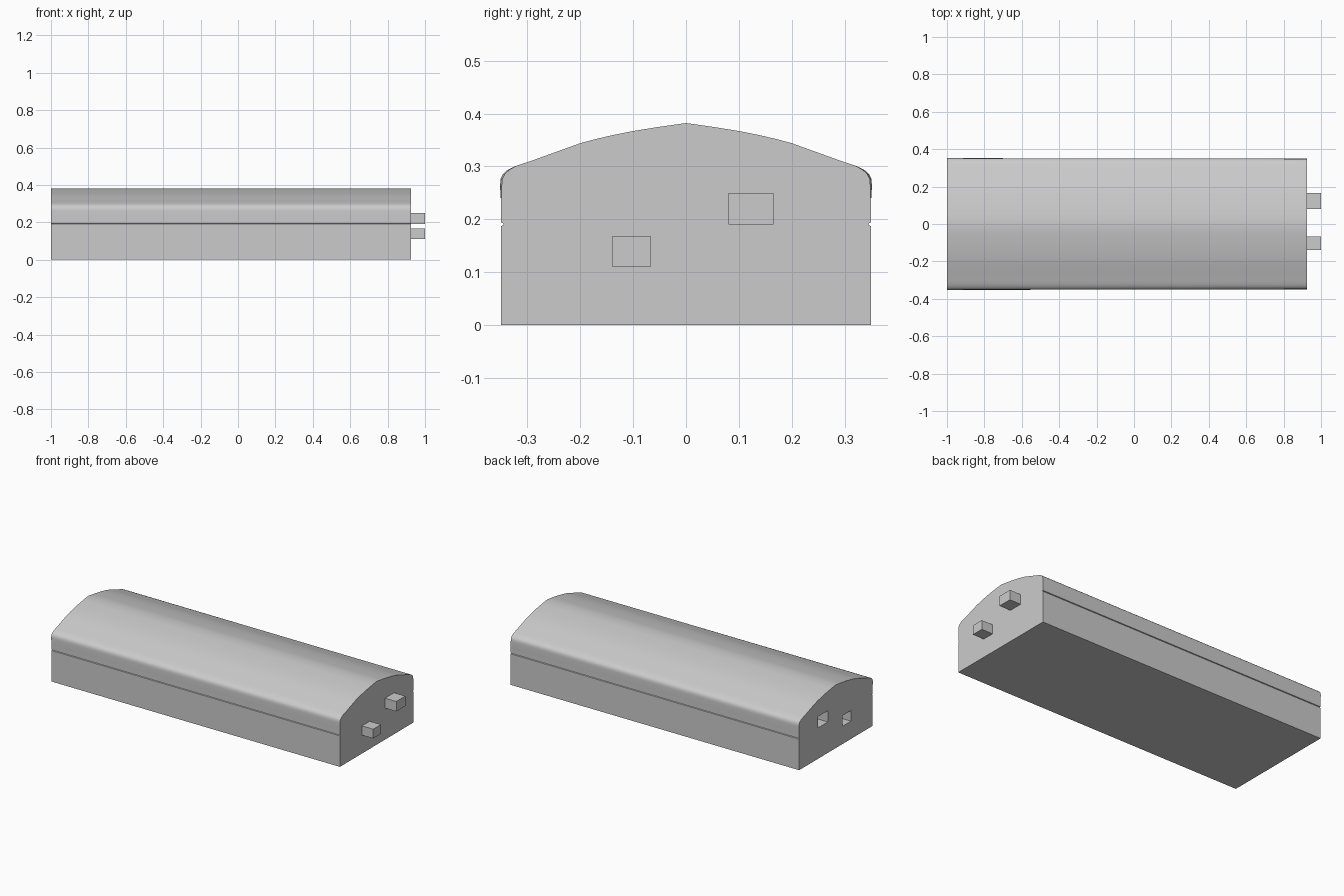
import bpy, bmesh, math

old = bpy.data.objects.get("Cube")
if old:
    bpy.data.objects.remove(old, do_unlink=True)

grey = bpy.data.materials.new("plain_grey")
grey.use_nodes = True
colour = (0.6, 0.6, 0.6, 1)
grey.diffuse_color = colour
grey.node_tree.nodes["Principled BSDF"].inputs["Base Color"].default_value = colour

X_BACK, X_FRONT, X_TIP = -1.0, 0.925, 1.0


def finish(name, bm):
    bmesh.ops.recalc_face_normals(bm, faces=bm.faces)
    mesh = bpy.data.meshes.new(name)
    bm.to_mesh(mesh)
    bm.free()
    obj = bpy.data.objects.new(name, mesh)
    bpy.context.collection.objects.link(obj)
    mesh.materials.append(grey)
    return obj


def box(name, x, y, z):
    bm = bmesh.new()
    bmesh.ops.create_cube(bm, size=1)
    for v in bm.verts:
        v.co = [(a + b) / 2 + c * (b - a) for c, (a, b) in zip(v.co, (x, y, z))]
    return finish(name, bm)


# Half cross-section: wall, seam groove, rounded shoulder, arched top
half = [(0.35, 0), (0.35, 0.187), (0.345, 0.189), (0.345, 0.192),
        (0.35, 0.194), (0.35, 0.23), (0.352, 0.262), (0.351, 0.276),
        (0.346, 0.286), (0.338, 0.293), (0.322, 0.301), (0.3, 0.308),
        (0.25, 0.326), (0.2, 0.344), (0.17, 0.352), (0.14, 0.359),
        (0.1, 0.367), (0.05, 0.375), (0, 0.382)]
profile = half + [(-y, z) for y, z in reversed(half[:-1])]


def section(bm, x, tuck):
    # the shoulder is slightly tighter at one end
    ring = []
    for y, z in profile:
        inset = tuck if 0.24 < z < 0.3 else 0
        ring.append(bm.verts.new((x, y - math.copysign(inset, y), z)))
    return ring


bm = bmesh.new()
a, b = section(bm, X_BACK, 0), section(bm, X_FRONT, 0.003)
bm.faces.new(a)
bm.faces.new(b)
for i in range(len(a)):
    j = (i + 1) % len(a)
    bm.faces.new((a[i], a[j], b[j], b[i]))
body = finish("block_body", bm)

# Pegs on one end, matching sockets in the other
pegs = {"upper": ((0.08, 0.166), (0.19, 0.25)),
        "lower": ((-0.14, -0.066), (0.111, 0.167))}
gap = 0.004
for label, (y, z) in pegs.items():
    box(label + "_peg", (X_FRONT - 0.01, X_TIP), y, z)
    cutter = box(label + "_socket_cutter", (X_BACK - 0.05, X_BACK + 0.085),
                 (y[0] - gap, y[1] + gap), (z[0] - gap, z[1] + gap))
    cutter.hide_render = True
    cut = body.modifiers.new(label + "_socket", "BOOLEAN")
    cut.operation = "DIFFERENCE"
    cut.solver = "EXACT"
    cut.object = cutter
    bpy.context.view_layer.objects.active = body
    bpy.ops.object.modifier_apply(modifier=cut.name)
    bpy.data.objects.remove(cutter, do_unlink=True)

bpy.ops.object.select_all(action="DESELECT")
body.select_set(True)
bpy.context.view_layer.objects.active = body
bpy.ops.object.shade_smooth_by_angle(angle=math.radians(32))
